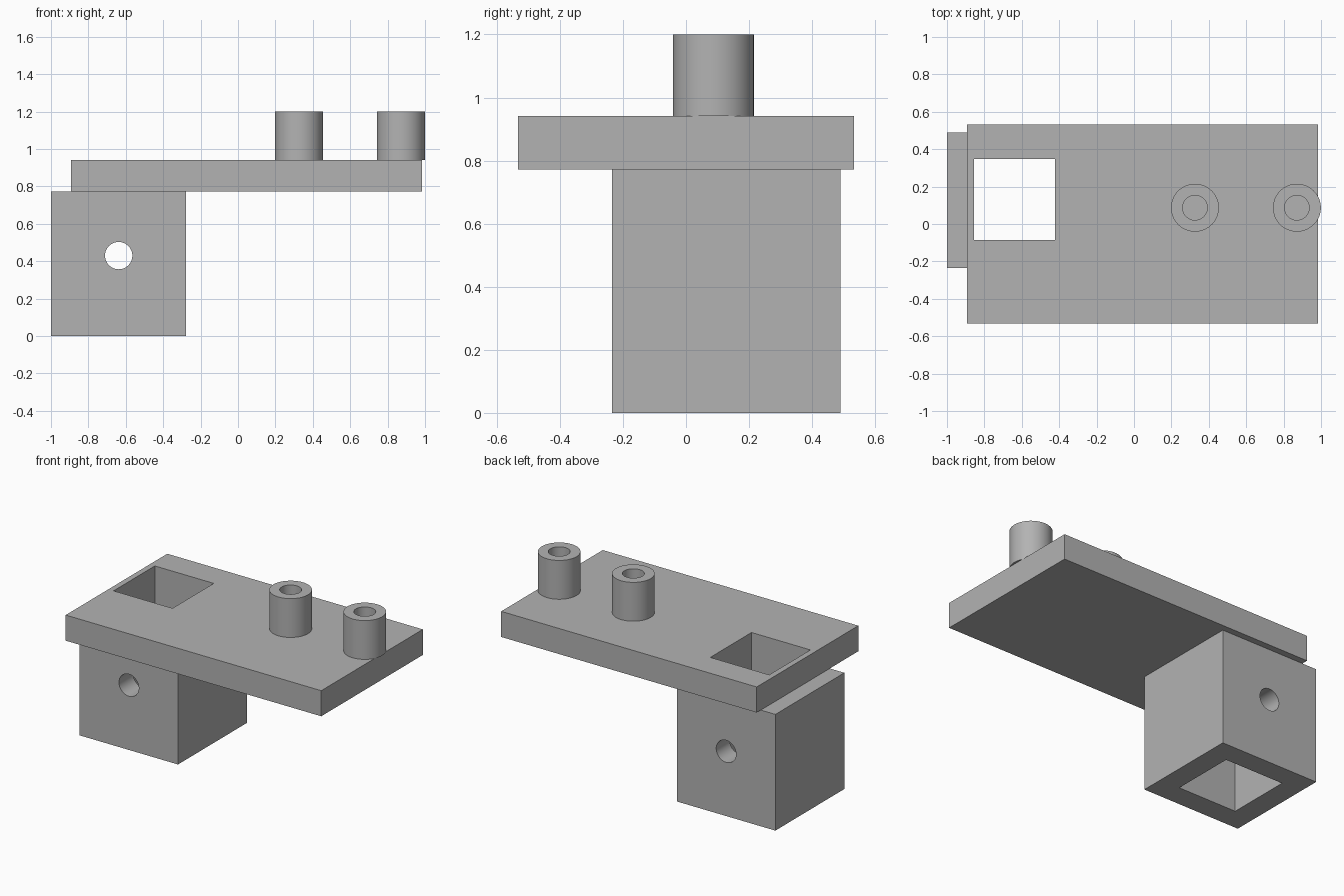
import bpy, math

default = bpy.data.objects.get("Cube")
if default:
    bpy.data.objects.remove(default, do_unlink=True)

grey = bpy.data.materials.new("mid_grey")
grey.use_nodes = True
COLOUR = (0.45, 0.45, 0.45, 1)
grey.diffuse_color = COLOUR
grey.node_tree.nodes["Principled BSDF"].inputs["Base Color"].default_value = COLOUR


def box(name, x, y, z):
    spans = (x, y, z)
    bpy.ops.mesh.primitive_cube_add(size=1, location=[(a + b) / 2 for a, b in spans])
    ob = bpy.context.object
    ob.name = name
    ob.scale = [b - a for a, b in spans]
    bpy.ops.object.transform_apply(location=False, rotation=False, scale=True)
    ob.data.materials.append(grey)
    return ob


def cylinder(name, radius, depth, location, rotation=(0, 0, 0)):
    bpy.ops.mesh.primitive_cylinder_add(vertices=64, radius=radius, depth=depth,
                                        location=location, rotation=rotation)
    ob = bpy.context.object
    ob.name = name
    ob.data.materials.append(grey)
    return ob


def cut(target, cutter):
    cutter.hide_render = True
    mod = target.modifiers.new("cut", 'BOOLEAN')
    mod.operation = 'DIFFERENCE'
    mod.solver = 'EXACT'
    mod.object = cutter
    bpy.context.view_layer.objects.active = target
    bpy.ops.object.modifier_apply(modifier=mod.name)
    bpy.data.objects.remove(cutter, do_unlink=True)


def smooth(ob):
    bpy.ops.object.select_all(action='DESELECT')
    ob.select_set(True)
    bpy.context.view_layer.objects.active = ob
    bpy.ops.object.shade_smooth_by_angle(angle=math.radians(30))


PLATE_BOTTOM, PLATE_TOP, TOP = 0.772, 0.942, 1.2
SOCKET_X, SOCKET_Y = (-0.855, -0.422), (-0.085, 0.348)

# Plate and the block beneath it, both pierced by the square socket
plate = box("plate", (-0.893, 0.985), (-0.533, 0.533), (PLATE_BOTTOM, PLATE_TOP))
block = box("socket_block", (-1, -0.277), (-0.234, 0.49), (0, PLATE_BOTTOM))
for part in (plate, block):
    cut(part, box("socket_cutter", SOCKET_X, SOCKET_Y, (-0.2, 1.4)))

# Round pin hole through the block from front to back
cut(block, cylinder("pin_cutter", 0.073, 2, (-0.638, 0.128, 0.43),
                    (math.pi / 2, 0, 0)))
smooth(block)

# Hollow round posts on the plate
height = TOP - PLATE_TOP
for name, x in (("inner_post", 0.326), ("outer_post", 0.871)):
    centre = (x, 0.087, PLATE_TOP + height / 2)
    post = cylinder(name, 0.128, height, centre)
    cut(post, cylinder("bore_cutter", 0.066, 1, centre))
    smooth(post)
